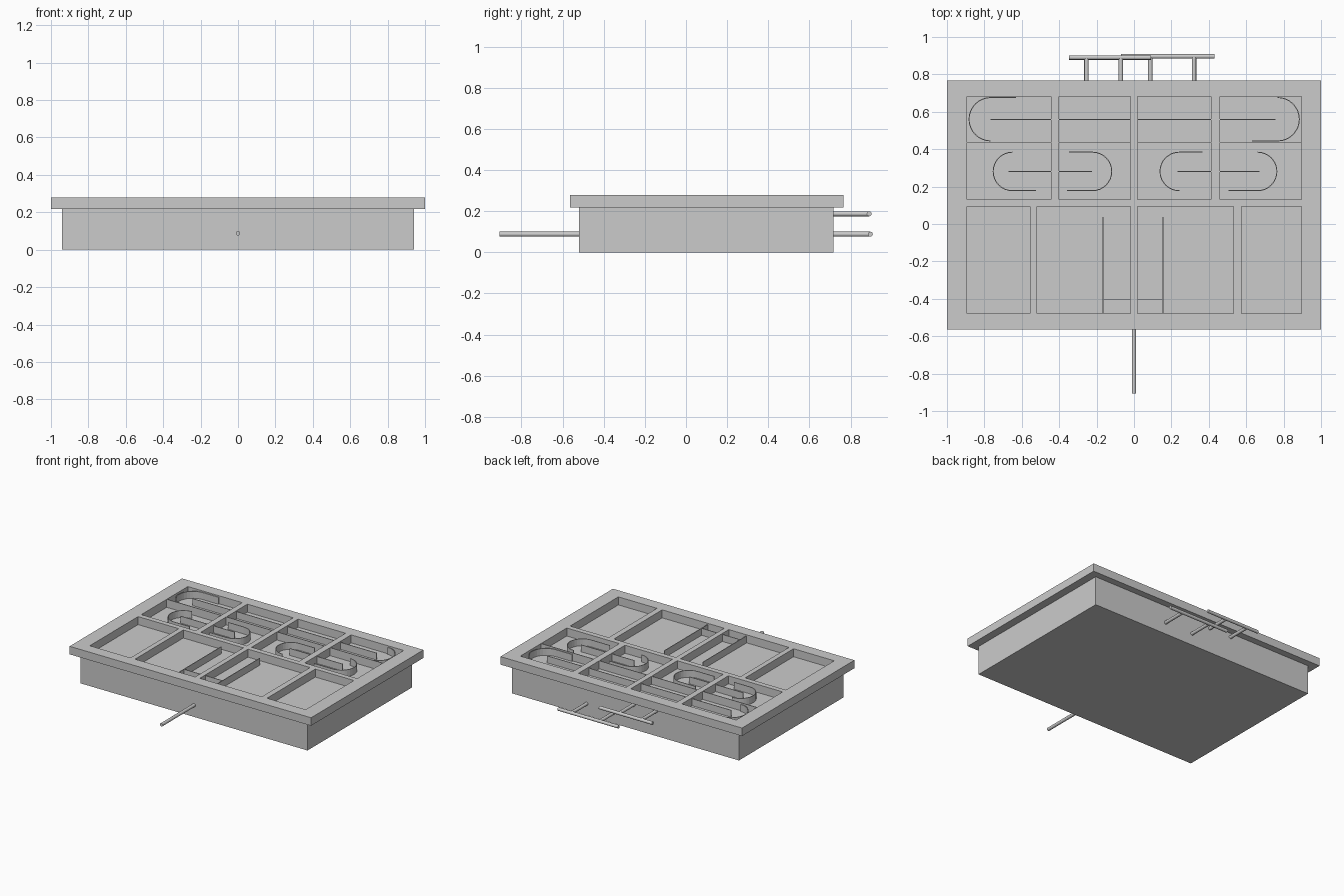
import bpy, bmesh, math
from mathutils import Vector

if "Cube" in bpy.data.objects:
    bpy.data.objects.remove(bpy.data.objects["Cube"])

grey = bpy.data.materials.new("plain grey")
grey.use_nodes = True
COLOUR = (0.6, 0.6, 0.6, 1)
grey.diffuse_color = COLOUR
grey.node_tree.nodes["Principled BSDF"].inputs["Base Color"].default_value = COLOUR

FLOOR, TOP = 0.218, 0.278


def finish(name, bm):
    bmesh.ops.recalc_face_normals(bm, faces=bm.faces)
    mesh = bpy.data.meshes.new(name)
    bm.to_mesh(mesh)
    bm.free()
    mesh.materials.append(grey)
    obj = bpy.data.objects.new(name, mesh)
    bpy.context.collection.objects.link(obj)
    return obj


def add_box(bm, x, y, z):
    cube = bmesh.ops.create_cube(bm, size=1)["verts"]
    for v in cube:
        v.co = Vector([(a + b) / 2 + c * (b - a) for (a, b), c in zip((x, y, z), v.co)])


def box(name, *ranges):
    bm = bmesh.new()
    add_box(bm, *ranges)
    return finish(name, bm)


def apply(obj, kind, **settings):
    mod = obj.modifiers.new(kind.title(), kind)
    for key, value in settings.items():
        setattr(mod, key, value)
    bpy.context.view_layer.objects.active = obj
    bpy.ops.object.modifier_apply(modifier=mod.name)


def strip(name, points):
    """Thin upright wall following a path on the tray floor."""
    bm = bmesh.new()
    low = [bm.verts.new((x, y, FLOOR - 0.002)) for x, y in points]
    high = [bm.verts.new((x, y, TOP - 0.008)) for x, y in points]
    for i in range(len(points) - 1):
        bm.faces.new((low[i], low[i + 1], high[i + 1], high[i]))
    apply(finish(name, bm), "SOLIDIFY", thickness=0.005, offset=0)


def hook(name, cx, cy, r, side, top_x=None, bottom_x=None):
    """Half-circle wall open towards the middle, with optional straight tails."""
    pts = [(top_x, cy + r)] if top_x is not None else []
    for i in range(17):
        a = math.pi / 2 - math.pi * i / 16
        pts.append((cx + side * r * math.cos(a), cy + r * math.sin(a)))
    if bottom_x is not None:
        pts.append((bottom_x, cy - r))
    strip(name, pts)


def rod(name, start, end, radius=0.012):
    start, end = Vector(start), Vector(end)
    axis = end - start
    bm = bmesh.new()
    bmesh.ops.create_cone(bm, cap_ends=True, segments=16, radius1=radius,
                          radius2=radius, depth=axis.length)
    obj = finish(name, bm)
    obj.location = (start + end) / 2
    obj.rotation_euler = axis.to_track_quat("Z", "Y").to_euler()
    bpy.ops.object.select_all(action="DESELECT")
    obj.select_set(True)
    bpy.context.view_layer.objects.active = obj
    bpy.ops.object.shade_smooth_by_angle()


# Solid tray body and overhanging top frame
box("tray_body", (-0.94, 0.94), (-0.52, 0.716), (0, FLOOR))
frame = box("top_frame", (-1, 1), (-0.564, 0.766), (FLOOR, TOP))

# Compartments cut right through the frame, down to the body
upper = [(-0.893, -0.443), (-0.4, -0.02), (0.02, 0.413), (0.46, 0.895)]
lower = [(-0.893, -0.556), (-0.518, -0.02), (0.018, 0.532), (0.575, 0.895)]
cutter_mesh = bmesh.new()
for columns, row in ((upper, (0.437, 0.682)), (upper, (0.132, 0.432)), (lower, (-0.478, 0.093))):
    for column in columns:
        add_box(cutter_mesh, column, row, (0.1, 0.4))
cutter = finish("compartment_cutter", cutter_mesh)
cutter.hide_render = True
apply(frame, "BOOLEAN", object=cutter, operation="DIFFERENCE", solver="EXACT")
bpy.data.objects.remove(cutter)

# Long guide loop across the back row
hook("long_loop_right_end", -0.766, 0.56, 0.116, -1, top_x=-0.632)
hook("long_loop_left_end", 0.768, 0.56, 0.116, 1, bottom_x=0.63)
strip("long_loop_centre", [(-0.766, 0.558), (0.757, 0.558)])

# Two short guide loops in the middle row
hook("short_loop_a_outer", -0.65, 0.281, 0.103, -1, bottom_x=-0.525)
hook("short_loop_a_inner", -0.222, 0.281, 0.103, 1, top_x=-0.348, bottom_x=-0.358)
strip("short_loop_a_centre", [(-0.67, 0.281), (-0.225, 0.281)])
hook("short_loop_b_inner", 0.242, 0.281, 0.103, -1, top_x=0.367)
hook("short_loop_b_outer", 0.661, 0.281, 0.103, 1, bottom_x=0.505)
strip("short_loop_b_centre", [(0.232, 0.281), (0.672, 0.281)])

# Front channel: two rails and a crossbar
for side, x in (("right", -0.165), ("left", 0.155)):
    strip("channel_rail_" + side, [(x, 0.038), (x, -0.478)])
strip("channel_crossbar", [(-0.165, -0.405), (0.155, -0.405)])

# Front pipe and the two back pipe manifolds
rod("front_pipe", (0, -0.906, 0.088), (0, -0.51, 0.088))
for name, z, y, ends, stubs in (
        ("upper_manifold", 0.187, 0.89, (-0.348, 0.092), (-0.254, -0.07)),
        ("lower_manifold", 0.088, 0.896, (-0.07, 0.43), (0.087, 0.321))):
    rod(name + "_bar", (ends[0], y, z), (ends[1], y, z))
    for i, x in enumerate(stubs):
        rod(f"{name}_stub_{i + 1}", (x, 0.705, z), (x, y, z))
